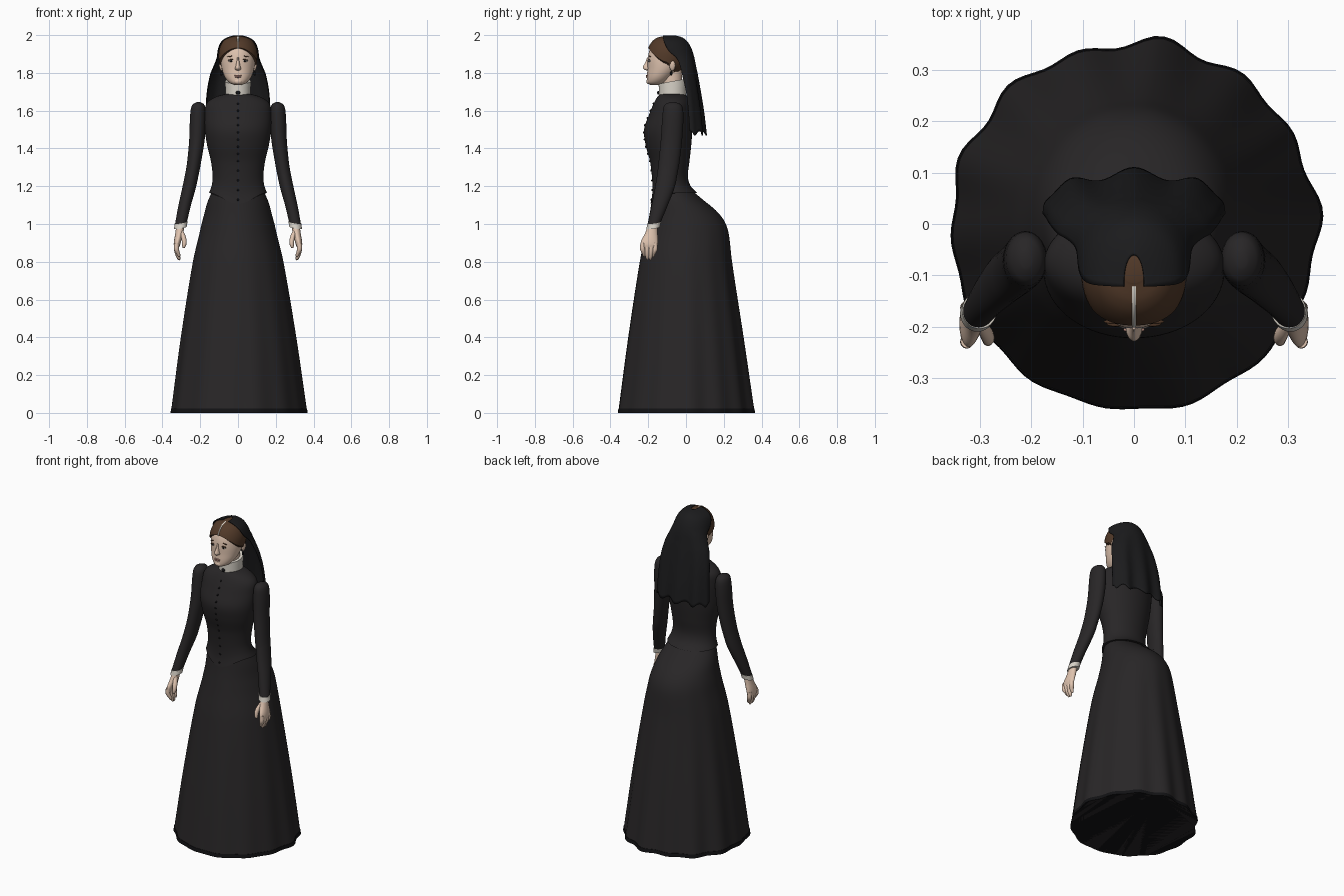
import bpy, bmesh, math
from math import sin, cos, pi
from mathutils import Matrix, Vector

if "Cube" in bpy.data.objects:
    bpy.data.objects.remove(bpy.data.objects["Cube"])


def mat(name, *c):
    m = bpy.data.materials.new(name)
    m.diffuse_color = (*c, 1)
    m.use_nodes = True
    m.node_tree.nodes["Principled BSDF"].inputs["Base Color"].default_value = m.diffuse_color
    return m


DRESS = mat("dress_black", .021, .019, .020)
VEIL = mat("veil_black", .011, .011, .012)
TRIM = mat("trim_black", .006, .006, .007)
LINEN = mat("linen", .68, .64, .57)
SKIN = mat("skin", .74, .55, .43)
HAIR = mat("hair_brown", .085, .042, .022)
LIPS = mat("lips", .5, .27, .22)
WHITE = mat("eye_white", .75, .72, .68)


def finish(name, bm, m, mirror=False):
    bmesh.ops.recalc_face_normals(bm, faces=bm.faces)
    me = bpy.data.meshes.new(name)
    bm.to_mesh(me)
    bm.free()
    me.materials.append(m)
    ob = bpy.data.objects.new(name, me)
    bpy.context.collection.objects.link(ob)
    if mirror:
        ob.modifiers.new("mirror", "MIRROR").use_mirror_merge = False
    return ob


def prof(keys, z):
    """Smooth interpolation of (z, ...) key sections."""
    k = sorted(keys)
    z = min(max(z, k[0][0]), k[-1][0])
    i = max(j for j in range(len(k) - 1) if k[j][0] <= z)
    h = k[i + 1][0] - k[i][0]
    t = (z - k[i][0]) / h

    def slope(j, c):
        a, b = k[max(j - 1, 0)], k[min(j + 1, len(k) - 1)]
        return (b[c] - a[c]) / (b[0] - a[0])
    return [(2*t**3 - 3*t*t + 1) * k[i][c] + (t**3 - 2*t*t + t) * h * slope(i, c)
            + (3*t*t - 2*t**3) * k[i + 1][c] + (t**3 - t*t) * h * slope(i + 1, c)
            for c in range(1, len(k[0]))]


def section(keys, a, z, grow=0):
    """Point at angle a on an elliptical section (z, cx, rx, y_front, y_back)."""
    cx, rx, yf, yb = prof(keys, z)
    return Vector((cx + (rx + grow) * cos(a), (yf + yb) / 2 + ((yb - yf) / 2 + grow) * sin(a), z))


def grid(name, fn, nu, nv, m, closed=True, mirror=False):
    """Surface fn(angle 0..2pi, t 0..1); closed ones are capped."""
    bm = bmesh.new()
    span = 2 * pi / nu if closed else 2 * pi / (nu - 1)
    rows = [[bm.verts.new(fn(i * span, j / nv)) for i in range(nu)] for j in range(nv + 1)]
    for a, b in zip(rows, rows[1:]):
        for i in range(nu if closed else nu - 1):
            k = (i + 1) % nu
            bm.faces.new((a[i], a[k], b[k], b[i]))
    if closed:
        bm.faces.new(rows[0])
        bm.faces.new(rows[-1])
    return finish(name, bm, m, mirror)


def loft(name, keys, m, nu=24, nv=16, mirror=False):
    lo, hi = min(k[0] for k in keys), max(k[0] for k in keys)
    return grid(name, lambda a, t: section(keys, a, lo + (hi - lo) * (1 - cos(pi * t)) / 2),
                nu, nv, m, mirror=mirror)


def ball(name, loc, size, m, mirror=False, rot=0, seg=16):
    bm = bmesh.new()
    bmesh.ops.create_uvsphere(bm, u_segments=seg, v_segments=seg // 2, radius=1)
    bm.transform(Matrix.Translation(loc) @ Matrix.Rotation(rot, 4, 'Y') @ Matrix.Diagonal((*size, 1)))
    return finish(name, bm, m, mirror)


# skirt with bustle and folds that deepen toward the hem
SK = [(1.17, 0, .138, -.176, .04), (1.12, 0, .16, -.182, .10), (1.08, 0, .172, -.188, .15),
      (1.04, 0, .182, -.195, .187), (1, 0, .193, -.203, .211), (.95, 0, .204, -.213, .226),
      (.8, 0, .239, -.245, .243), (.4, 0, .303, -.307, .3), (0, 0, .356, -.361, .353)]


def skirt_pt(a, z, grow=0):
    p = section(SK, a, z, grow)
    depth = max(0, 1 - z / 1.05) * (.012 + .022 * (1 + sin(a)) / 2)
    f = 1 + depth * (.7 * sin(14 * a + .6) + .4 * sin(9 * a + 1) + .3 * cos(5 * a))
    return Vector((p.x * f, p.y * f, z))


grid("skirt", lambda a, t: skirt_pt(a, 1.17 * t), 120, 48, DRESS)
grid("skirt_hem_band", lambda a, t: skirt_pt(a, .022 * t, .002), 120, 1, TRIM)

# fitted bodice with pointed front
BO = [(1.69, 0, .06, -.135, -.01), (1.675, 0, .115, -.15, .005), (1.64, 0, .165, -.17, .025),
      (1.58, 0, .176, -.195, .033), (1.5, 0, .175, -.222, .033), (1.42, 0, .164, -.214, .028),
      (1.33, 0, .143, -.19, .018), (1.25, 0, .134, -.178, .01), (1.2, 0, .14, -.179, .025),
      (1.165, 0, .153, -.188, .058)]


def bodice_pt(a, t):
    p = section(BO, a, 1.69 - .525 * t)
    low = min(1, max(0, (1.33 - p.z) / .165))
    p.z -= .058 * low * max(0, -sin(a)) ** 4
    return p


grid("bodice", bodice_pt, 64, 42, DRESS)
for i in range(13):
    ball("bodice_button", bodice_pt(-pi / 2, .1 + .87 * i / 12), (.006, .006, .006), TRIM, seg=10)

# collar, brooch, neck
def collar_pt(a, z0, z1, t, g=0):
    return Vector(((.067 + g) * cos(a), -.071 + (.072 + g) * sin(a), z0 + (z1 - z0) * t + .014 * t * sin(a)))


grid("collar", lambda a, t: collar_pt(a, 1.675, 1.745, t), 40, 3, LINEN)
grid("collar_fold", lambda a, t: collar_pt(a, 1.727, 1.756, t, .002), 40, 2, LINEN)
ball("brooch", (0, -.146, 1.695), (.012, .007, .01), TRIM)
loft("neck", [(1.7, 0, .052, -.125, -.02), (1.84, 0, .055, -.14, -.02)], SKIN)

# sleeves, cuffs, hands (mirrored)
loft("upper_sleeve", [(1.645, .21, .01, -.085, -.055), (1.632, .21, .032, -.113, -.025),
     (1.58, .211, .042, -.124, -.014), (1.45, .217, .041, -.133, -.02),
     (1.33, .232, .037, -.145, -.034), (1.26, .244, .036, -.153, -.046)], DRESS, 28, 20, True)
loft("lower_sleeve", [(1.3, .237, .036, -.147, -.04), (1.2, .257, .036, -.163, -.058),
     (1.1, .282, .033, -.182, -.096), (.995, .304, .03, -.203, -.14)], DRESS, 28, 14, True)


def cuff_pt(a, t):
    return Vector((.305 + .034 * cos(a) - .004 * t, -.174 + .036 * sin(a) + .006 * t,
                   .98 + .028 * t - .006 * cos(a) + .005 * sin(a)))


grid("cuff", cuff_pt, 28, 1, LINEN, mirror=True)
loft("palm", [(1, .304, .022, -.198, -.15), (.95, .311, .021, -.217, -.15),
     (.91, .32, .019, -.238, -.148), (.885, .324, .016, -.24, -.15),
     (.87, .325, .01, -.23, -.16)], SKIN, 24, 14, True)
for i, (y, tip) in enumerate([(-.229, .826), (-.206, .81), (-.185, .808), (-.164, .824)]):
    b = y * .75 - .05
    loft("finger", [(.9, .325, .013, y - .013, y + .013), (.86, .325, .013, y - .013, y + .013),
         (tip + .018, .317, .011, b - .011, b + .011), (tip + .004, .312, .007, b - .006, b + .006),
         (tip, .311, .002, b - .002, b + .002)], SKIN, 12, 10, True)
loft("thumb", [(.965, .3, .01, -.205, -.18), (.93, .288, .013, -.228, -.198), (.9, .284, .012, -.237, -.211),
     (.877, .287, .008, -.236, -.218), (.872, .288, .003, -.23, -.224)], SKIN, 14, 10, True)

# head
HE = [(1.736, 0, .018, -.188, -.135), (1.745, 0, .042, -.204, -.11), (1.775, 0, .068, -.207, -.075),
      (1.82, 0, .085, -.204, -.03), (1.87, 0, .092, -.203, 0), (1.92, 0, .09, -.193, .005),
      (1.96, 0, .072, -.17, -.015), (1.982, 0, .045, -.14, -.045), (1.99, 0, .012, -.105, -.08)]
loft("head", HE, SKIN, 40, 32)


def face(x, z, out=0):
    cx, rx, yf, yb = prof(HE, z)
    return Vector((x, (yf + yb) / 2 - (yb - yf) / 2 * math.sqrt(1 - (x / rx) ** 2) - out, z))


loft("nose", [(1.882, 0, .005, -.206, -.18), (1.86, 0, .008, -.213, -.18), (1.835, 0, .012, -.227, -.18),
     (1.826, 0, .016, -.229, -.18), (1.817, 0, .014, -.221, -.18), (1.813, 0, .006, -.21, -.18)], SKIN, 16, 12)
ball("eye", face(.036, 1.864, -.004), (.015, .008, .0065), WHITE, True)
ball("iris", face(.036, 1.864, .002), (.006, .003, .006), TRIM, True)
ball("upper_eyelid", face(.036, 1.870, -.001), (.018, .006, .003), HAIR, True, .12)
ball("eyebrow", face(.037, 1.888, -.002), (.022, .005, .003), HAIR, True, .18)
ball("upper_lip", face(0, 1.786, -.001), (.021, .006, .004), LIPS)
ball("lower_lip", face(0, 1.779, -.001), (.017, .007, .005), LIPS)
ball("chin", (0, -.198, 1.755), (.022, .012, .015), SKIN)
ball("ear", (.09, -.072, 1.838), (.01, .016, .028), SKIN, True, .15)
ball("earring", (.088, -.078, 1.797), (.006, .006, .012), TRIM, True)


# parted hair swept back from the hairline
def hair_pt(a, t):
    f = sin(a)
    low = 1.845 + .082 * max(0, -f) ** 1.5 - .06 * max(0, f)
    z = low + (1.99 - low) * sin(t * pi / 2)
    p = section(HE, a, z, -.006 if t == 0 else .010)
    p.z += .005 * t
    return p


grid("hair", hair_pt, 56, 18, HAIR)
grid("hair_parting", lambda a, t: section(HE, -pi / 2, 1.93 + .058 * t, .009)
     + Vector((.004 * cos(a), .004 * sin(a), .005 * t)), 8, 10, LINEN)

# veil draped over the crown and down the back
VE = [(1.999, .02, -.122, -.06), (1.99, .052, -.121, -.025), (1.97, .085, -.117, .004),
      (1.94, .102, -.105, .024), (1.91, .109, -.085, .036), (1.88, .113, -.05, .044),
      (1.84, .128, -.032, .051), (1.79, .148, -.02, .06), (1.7, .165, 0, .074),
      (1.6, .172, .012, .088), (1.48, .178, .02, .1)]


def veil_pt(u, t):
    a = u / 2
    z = 1.999 - .519 * (1 - cos(t * pi / 2)) ** .85
    rx, yf, yb = prof(VE, z)
    w = max(0, (1.9 - z) / .42)
    y = yf + (yb - yf) * max(0, sin(a)) ** .8
    y += .011 * w * cos(8 * (a - pi / 2)) * sin(a)
    return Vector((rx * cos(a), y, z - .012 * w ** 4 * cos(10 * (a - pi / 2))))


veil = grid("veil", veil_pt, 61, 40, VEIL, closed=False)
veil.modifiers.new("thickness", "SOLIDIFY").thickness = .005

# smooth shading with crisp edges kept
for ob in bpy.context.collection.objects:
    ob.select_set(True)
bpy.context.view_layer.objects.active = veil
bpy.ops.object.shade_smooth_by_angle(angle=math.radians(45))
